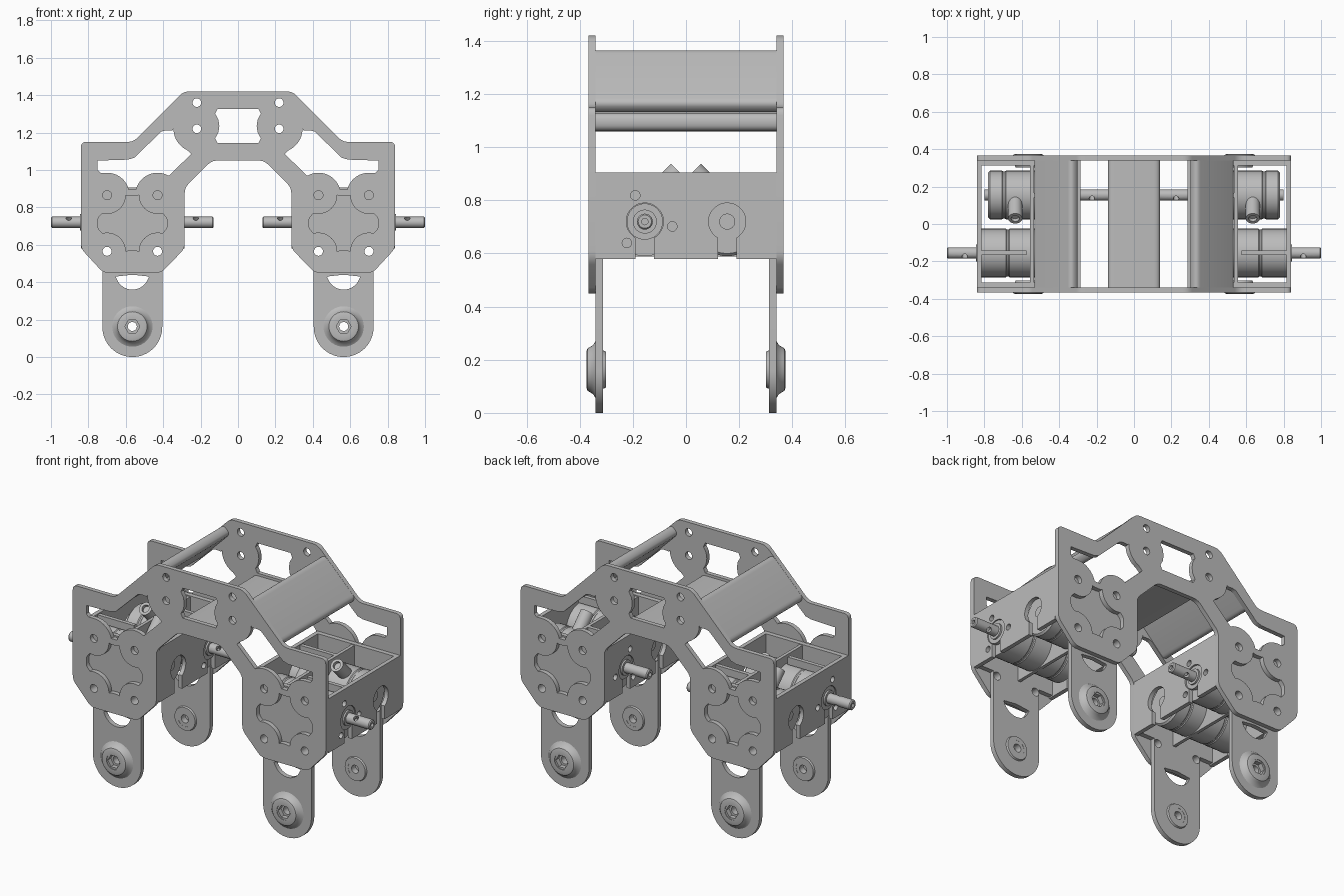
import bpy, bmesh
from math import cos, sin, radians, pi
from mathutils import Matrix, Vector

cube = bpy.data.objects.get("Cube")
if cube:
    bpy.data.objects.remove(cube)

metal = bpy.data.materials.new("plain grey metal")
metal.use_nodes = True
grey = (0.5, 0.5, 0.5, 1)
metal.diffuse_color = grey
metal.node_tree.nodes["Principled BSDF"].inputs["Base Color"].default_value = grey

made = []
XZ = Matrix(((1, 0, 0, 0), (0, 0, 1, 0), (0, 1, 0, 0), (0, 0, 0, 1)))
YZ = Matrix(((0, 0, 1, 0), (1, 0, 0, 0), (0, 1, 0, 0), (0, 0, 0, 1)))
CX, CZ, AXLE, PIVOT = 0.565, 0.715, 0.72, 0.163


def add(name, mesh):
    bm = bmesh.new()
    bm.from_mesh(mesh)
    bmesh.ops.remove_doubles(bm, verts=bm.verts, dist=0.00005)
    bmesh.ops.recalc_face_normals(bm, faces=bm.faces)
    bm.to_mesh(mesh)
    bm.free()
    mesh.materials.clear()
    mesh.materials.append(metal)
    ob = bpy.data.objects.new(name, mesh)
    bpy.context.collection.objects.link(ob)
    made.append(ob)
    return ob


def arc(cx, cy, r, a0, a1, n=12):
    angles = [radians(a0 + (a1 - a0) * i / n) for i in range(n + 1)]
    return [(cx + r * cos(a), cy + r * sin(a)) for a in angles]


def circle(cx, cy, r, n=24):
    return arc(cx, cy, r, 0, 360, n)[:-1]


def rect(u0, u1, v0, v1):
    return [(u0, v0), (u1, v0), (u1, v1), (u0, v1)]


def rounded(points, r, n=5):
    # Replace each corner by a short quadratic curve
    out = []
    for i, p in enumerate(points):
        p = Vector(p)
        a, b = Vector(points[i - 1]) - p, Vector(points[(i + 1) % len(points)]) - p
        s = p + a.normalized() * min(r, a.length * 0.45)
        e = p + b.normalized() * min(r, b.length * 0.45)
        for k in range(n + 1):
            t = k / n
            out.append(tuple(s * (1 - t) ** 2 + p * 2 * t * (1 - t) + e * t * t))
    return out


def panel(name, loops, w0, w1, frame):
    # Flat sheet: first loop is the outline, the others are cut-outs
    cu = bpy.data.curves.new(name, "CURVE")
    cu.dimensions, cu.fill_mode = "2D", "BOTH"
    cu.extrude = abs(w1 - w0) / 2
    for loop in loops:
        sp = cu.splines.new("POLY")
        sp.points.add(len(loop) - 1)
        for pt, q in zip(sp.points, loop):
            pt.co = (q[0], q[1], 0, 1)
        sp.use_cyclic_u = True
    tmp = bpy.data.objects.new(name, cu)
    bpy.context.collection.objects.link(tmp)
    dg = bpy.context.evaluated_depsgraph_get()
    mesh = bpy.data.meshes.new_from_object(tmp.evaluated_get(dg))
    bpy.data.objects.remove(tmp)
    mesh.transform(frame @ Matrix.Translation((0, 0, (w0 + w1) / 2)))
    return add(name, mesh)


def lathe(name, profile, frame, closed=False, n=40):
    # Profile of (radius, distance) turned about the frame's w axis
    bm = bmesh.new()
    vs = [bm.verts.new((r, 0, t)) for r, t in profile]
    es = [bm.edges.new(p) for p in zip(vs, vs[1:])]
    if closed:
        es.append(bm.edges.new((vs[-1], vs[0])))
    bmesh.ops.spin(bm, geom=vs + es, cent=(0, 0, 0), axis=(0, 0, 1), angle=2 * pi, steps=n)
    mesh = bpy.data.meshes.new(name)
    bm.to_mesh(mesh)
    bm.free()
    mesh.transform(frame)
    return add(name, mesh)


def flip(loop):
    return [(-x, z) for x, z in loop]


def shift(loop, dx, dz=0):
    return [(x + dx, z + dz) for x, z in loop]


# Arch plate outline and its cut-outs
half = [(0.14, 1.05), (0.285, 0.905), (0.285, 0.58), (0.41, 0.45), (0.72, 0.45),
        (0.84, 0.58), (0.84, 1.15), (0.56, 1.15), (0.29, 1.42)]
arch = rounded(half + flip(half)[::-1], 0.03)
window = ([(0.735, 0.985), (0.75, 1.0), (0.75, 1.05), (0.59, 1.055), (0.555, 1.065),
           (0.41, 1.205), (0.385, 1.212), (0.35, 1.21)] + arc(0.22, 1.22, 0.125, 0, -65)
          + [(0.25, 1.085)] + arc(0.43, 0.865, 0.12, 120, 15) + arc(0.70, 0.865, 0.12, 165, 90))
star = []
for quarter, (sx, sz) in enumerate([(1, 1), (-1, 1), (-1, -1), (1, -1)]):
    part = [(0.185, 0.02), (0.178, 0.035)] + arc(0.135, 0.15, 0.1, 285, 180) + [(0.018, 0.145)]
    part = [(CX + sx * x, CZ + sz * z) for x, z in part]
    star += part[::-1] if quarter % 2 else part
bolts = [circle(CX + dx, CZ + dz, 0.024) for dx in (-0.135, 0.135) for dz in (-0.15, 0.15)]
side = [window, star] + bolts
centre_half = [(0.11, 1.145), (0.122, 1.17), (0.105, 1.2), (0.1, 1.235), (0.105, 1.27),
               (0.122, 1.3), (0.11, 1.325)]
centre = centre_half + flip(centre_half)[::-1]
top_bolts = [circle(x, z, 0.023) for x in (-0.22, 0.22) for z in (1.22, 1.36)]

for s, end in ((-1, "front"), (1, "back")):
    panel(end + "_arch_plate", [arch, centre] + top_bolts + side + [flip(c) for c in side],
          s * 0.34, s * 0.367, XZ)

# Rounded cross bars joining the two arch plates
bar = rounded(rect(-0.14, 0.14, 1.06, 1.13), 0.035)
panel("centre_cross_bar", [bar], -0.34, 0.34, XZ)
for s, label in ((-1, "right"), (1, "left")):
    d = Vector((-0.707, 0.707))
    nrm = Vector((0.707, 0.707))
    c = Vector((0.417, 1.248))
    slab = [tuple(c + d * u + nrm * v) for u, v in rect(-0.148, 0.148, -0.031, 0.031)]
    slab = rounded(slab, 0.03)
    panel(label + "_sloping_cross_bar", [slab if s > 0 else flip(slab)], -0.34, 0.34, XZ)

# Legs with their pivot bosses
leg = [(-0.16, 0.59)] + arc(0, 0.16, 0.16, 180, 360, 32) + [(0.16, 0.59)]
moon = rounded([(-0.09, 0.43)] + arc(0, 0.45, 0.09, 200, 340) + [(0.09, 0.43), (0, 0.44)], 0.008)
leg_holes = [moon, circle(0, PIVOT, 0.05)] + [circle(x, 0.565, 0.024) for x in (-0.135, 0.135)]
boss = [(0.046, 0.374), (0.07, 0.374), (0.079, 0.371), (0.085, 0.362), (0.092, 0.35),
        (0.108, 0.34), (0.108, 0.312), (0.072, 0.312), (0.068, 0.302), (0.046, 0.302)]
for sx, label in ((-1, "right"), (1, "left")):
    for sy, end in ((-1, "front"), (1, "back")):
        name = end + "_" + label
        panel(name + "_leg", [shift(l, sx * CX) for l in [leg] + leg_holes],
              sy * 0.312, sy * 0.34, XZ)
        lathe(name + "_pivot_boss", boss,
              Matrix.Translation((sx * CX, 0, PIVOT)) @ Matrix.Scale(sy, 4, (0, 1, 0)) @ XZ, True)
        ring = circle(sx * CX, PIVOT, 0.05)
        panel(name + "_hex_socket", [ring, circle(sx * CX, PIVOT, 0.04, 6)],
              sy * 0.342, sy * 0.37, XZ)
        panel(name + "_pivot_bush", [ring, circle(sx * CX, PIVOT, 0.024)],
              sy * 0.303, sy * 0.342, XZ)
        # Motor box side wall
        wall = rect(sx * CX - 0.275, sx * CX + 0.275, 0.588, 0.905)
        panel(name + "_box_wall", [wall], sy * 0.312, sy * 0.34, XZ)

# Motor box end sheets: slotted bores, screw holes
def end_sheet(shaft_y):
    outline = [(-0.34, 0.905), (-0.34, 0.58)]
    for y in (-0.155, 0.155):
        outline += [(y - 0.035, 0.58)] + arc(y, AXLE, 0.07, 240, -60, 28) + [(y + 0.035, 0.58)]
    outline += [(0.34, 0.58), (0.34, 0.905)]
    screws = [circle(shaft_y + 0.105 * cos(a), AXLE + 0.105 * sin(a), 0.018, 16)
              for a in (radians(110), radians(-10), radians(230))]
    return [outline] + screws


can = [(0, -0.235), (0.03, -0.235), (0.03, -0.215), (0.12, -0.215), (0.13, -0.205),
       (0.13, -0.14), (0.126, -0.135), (0.126, -0.125), (0.13, -0.12), (0.13, 0.1), (0.126, 0.105),
       (0.126, 0.115), (0.13, 0.12), (0.13, 0.25), (0.068, 0.25), (0.068, 0.27), (0.045, 0.27),
       (0.045, 0.28), (0, 0.28)]
shaft = [(0.012, 0.26), (0.03, 0.26), (0.03, 0.429), (0.025, 0.435), (0.012, 0.435)]

for sx, label in ((-1, "right"), (1, "left")):
    panel(label + "_outer_end_sheet", end_sheet(-0.155), sx * 0.815, sx * 0.84, YZ)
    panel(label + "_inner_end_sheet", end_sheet(0.155), sx * 0.287, sx * 0.312, YZ)
    divider = [rect(-0.312, 0.312, 0.588, 0.9), circle(-0.155, AXLE, 0.128),
               circle(0.155, AXLE, 0.128)]
    panel(label + "_box_divider", divider, sx * 0.535, sx * 0.555, YZ)

    for out, y, end in ((1, -0.155, "front"), (-1, 0.155, "back")):
        name = end + "_" + label
        frame = (Matrix.Translation((sx * CX, y, AXLE))
                 @ Matrix.Scale(sx * out, 4, (1, 0, 0)) @ YZ)
        lathe(name + "_motor", can, frame)
        axle = lathe(name + "_drive_shaft", shaft, frame, True, 24)
        # Cross hole bored through the shaft
        bore = lathe(name + "_bore_cutter", [(0, -0.1), (0.015, -0.1), (0.015, 0.1), (0, 0.1)],
                     Matrix.Translation((sx * (CX + out * 0.34), y, AXLE))
                     @ Matrix.Rotation(radians(40), 4, "X"), False, 16)
        bore.hide_render = True
        cut = axle.modifiers.new("bore", "BOOLEAN")
        cut.object, cut.solver = bore, "EXACT"
        dg = bpy.context.evaluated_depsgraph_get()
        mesh = bpy.data.meshes.new_from_object(axle.evaluated_get(dg))
        axle.modifiers.clear()
        axle.data = mesh
        made.remove(bore)
        bpy.data.objects.remove(bore)
        # Stiffening strip over each motor
        xs = sorted((sx * (CX + out * 0.01), sx * (CX + out * 0.26)))
        panel(name + "_box_strip", [rect(xs[0], xs[1], 0.855, 0.9)], y - 0.012, y + 0.012, XZ)
        # Tilted terminal plug on the motor's rear end
        tilt = Matrix.Rotation(radians(45) * -out, 4, "X")
        seat = Matrix.Translation((sx * (CX + out * 0.07), out * 0.1, 0.84))
        lathe(name + "_plug", [(0, -0.06), (0.038, -0.06), (0.038, 0.1), (0.022, 0.1),
                               (0.022, 0.08), (0, 0.08)],
              seat @ tilt.inverted(), False, 24)

# Smooth the round surfaces, keep sheet edges crisp
bpy.ops.object.select_all(action="DESELECT")
for ob in made:
    ob.select_set(True)
bpy.context.view_layer.objects.active = made[0]
bpy.ops.object.shade_smooth_by_angle(angle=radians(30))
